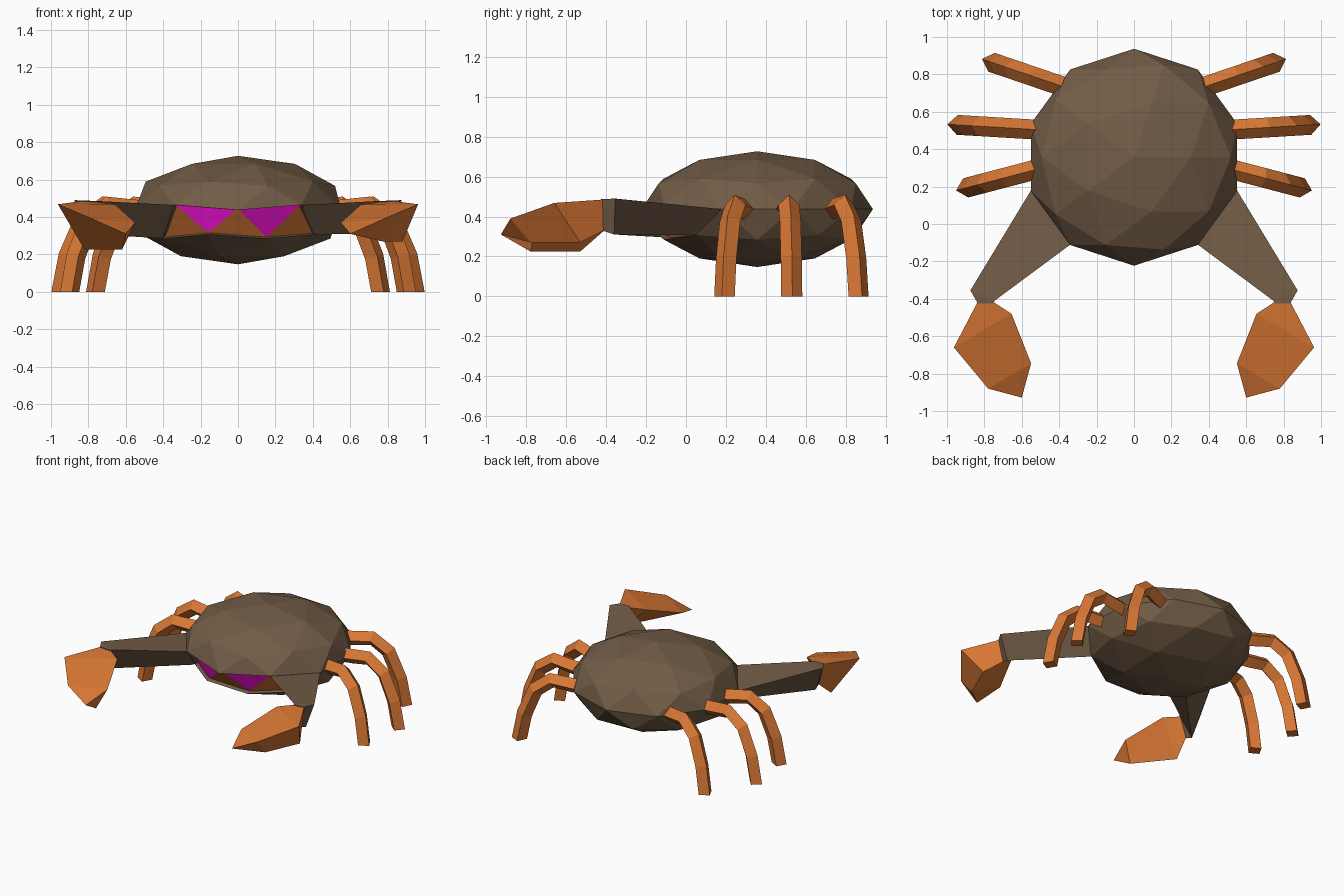
import bpy, bmesh, math
from mathutils import Vector

if "Cube" in bpy.data.objects:
    bpy.data.objects.remove(bpy.data.objects["Cube"])


def material(name, rgb):
    m = bpy.data.materials.new(name)
    m.diffuse_color = (*rgb, 1)
    m.use_nodes = True
    m.node_tree.nodes["Principled BSDF"].inputs["Base Color"].default_value = m.diffuse_color
    return m


SHELL = material("shell brown", (0.17, 0.108, 0.062))
ORANGE = material("limb orange", (0.69, 0.185, 0.035))
PURPLE = material("eye purple", (0.75, 0.004, 0.56))


def finish(name, bm, *mats):
    mesh = bpy.data.meshes.new(name)
    bm.to_mesh(mesh)
    bm.free()
    for m in mats:
        mesh.materials.append(m)
    ob = bpy.data.objects.new(name, mesh)
    bpy.context.collection.objects.link(ob)
    return ob


def loft(name, rings, mat):
    """Skin between equal rings of points; a single-point ring closes to a tip."""
    bm = bmesh.new()
    vs = [[bm.verts.new(p) for p in ring] for ring in rings]
    for a, b in zip(vs, vs[1:]):
        n = len(a)
        for i in range(n):
            j = (i + 1) % n
            if len(b) == 1:
                bm.faces.new((a[i], a[j], b[0]))
            else:
                bm.faces.new((a[i], a[j], b[j], b[i]))
    bm.faces.new(vs[0][::-1])
    if len(vs[-1]) > 1:
        bm.faces.new(vs[-1])
    bmesh.ops.recalc_face_normals(bm, faces=bm.faces)
    return finish(name, bm, mat)


# Body: flattened icosphere with a recessed face band at the front
R, CY, CZ = 0.58, 0.357, 0.437
bm = bmesh.new()
bmesh.ops.create_icosphere(bm, subdivisions=2, radius=1)
band = []
for f in bm.faces:
    c = f.calc_center_median()
    ang = math.degrees(math.atan2(c.y, c.x))
    if -0.5 < c.z < 0 and abs(ang + 90) < 50 and max(v.co.z for v in f.verts) > -0.05:
        level = sum(abs(v.co.z) < 0.05 for v in f.verts)
        if level == 2 and abs(ang + 90) < 30:
            f.material_index = 2      # eyes
            band.append(f)
        elif level == 1:
            f.material_index = 1      # mask around the eyes
            band.append(f)
for v in bm.verts:
    corner = abs(v.co.z) < 0.05 and v.co.y < -0.7 and 0.4 < abs(v.co.x) < 0.7
    v.co = Vector((v.co.x * R, v.co.y * R + CY, v.co.z * R / 2 + CZ + (0.028 if corner else 0)))
kinds = [f.material_index for f in band]
for f in band:
    f.material_index = 0
ext = bmesh.ops.extrude_face_region(bm, geom=band)
new_faces = [g for g in ext["geom"] if isinstance(g, bmesh.types.BMFace)]
new_verts = [g for g in ext["geom"] if isinstance(g, bmesh.types.BMVert)]
# Match recessed faces to their colour by centre before moving them inward
centres = [(f.calc_center_median(), k) for f, k in zip(band, kinds) if f.is_valid]
for f in new_faces:
    c = f.calc_center_median()
    f.material_index = min(centres, key=lambda e: (e[0] - c).length)[1]
old = [f for f in band if f.is_valid and f not in new_faces]
if old:
    bmesh.ops.delete(bm, geom=old, context='FACES')
bmesh.ops.translate(bm, verts=new_verts, vec=(0, 0.03, 0.008))
bmesh.ops.recalc_face_normals(bm, faces=bm.faces)
finish("body", bm, SHELL, ORANGE, PURPLE)

# Arms and claws: tapering three-sided sections (inner top, outer top, bottom)
for side, s, low, bx1, bx2 in (("right", 1, 0.27, 0.88, 0.77), ("left", -1, 0.225, 0.82, 0.62)):
    def flip(rings):
        return [[(s * x, y, z) for x, y, z in ring] for ring in rings]
    root = 0.307 if s > 0 else 0.286
    loft(side + "_arm", flip([
        [(0.32, -0.06, 0.455), (0.52, 0.20, 0.43), (0.39, 0.08, root + 0.01)],
        [(0.343, -0.112, 0.464), (0.552, 0.178, 0.437), (0.41, 0.055, root)],
        [(0.745, -0.41, 0.485), (0.875, -0.355, 0.49), (0.81, -0.36, 0.31)],
        [(0.755, -0.425, 0.485), (0.835, -0.425, 0.487), (0.80, -0.42, 0.33)],
    ]), SHELL)
    loft(side + "_claw", flip([
        [(0.755, -0.415, 0.48), (0.835, -0.415, 0.485), (0.80, -0.41, 0.33)],
        [(0.655, -0.48, 0.465), (0.963, -0.66, 0.468), (bx1, -0.53, low)],
        [(0.55, -0.745, 0.37), (0.78, -0.88, 0.39), (bx2, -0.78, low)],
        [(0.60, -0.928, 0.31)],
    ]), ORANGE)

# Legs: bent diamond tubes, profile as (fraction outward, height)
PROFILE = [(-0.2, 0.43), (0.12, 0.442), (0.44, 0.458), (0.72, 0.375), (0.91, 0.19), (1.0, 0.0)]
LEGS = {"front": ((0.53, 0.29), (0.90, 0.193)),
        "middle": ((0.53, 0.505), (0.945, 0.53)),
        "rear": ((0.38, 0.735), (0.762, 0.865))}
HALF = 0.053
for part, (a, b) in LEGS.items():
    for side, s in (("right", 1), ("left", -1)):
        start, end = Vector((s * a[0], a[1], 0)), Vector((s * b[0], b[1], 0))
        pts = [start.lerp(end, 0) + (end - start) * t + Vector((0, 0, z)) for t, z in PROFILE]
        across = (end - start).normalized().cross(Vector((0, 0, 1)))
        rings = []
        for i, p in enumerate(pts):
            if i == len(pts) - 1:
                tan = Vector((0, 0, -1))      # flat foot
            else:
                tan = (pts[i + 1] - p).normalized()
                if i:
                    tan += (p - pts[i - 1]).normalized()
            up = across.cross(tan.normalized())
            rings.append([p + across * HALF, p + up * HALF, p - across * HALF, p - up * HALF])
        loft(f"{side}_{part}_leg", rings, ORANGE)
